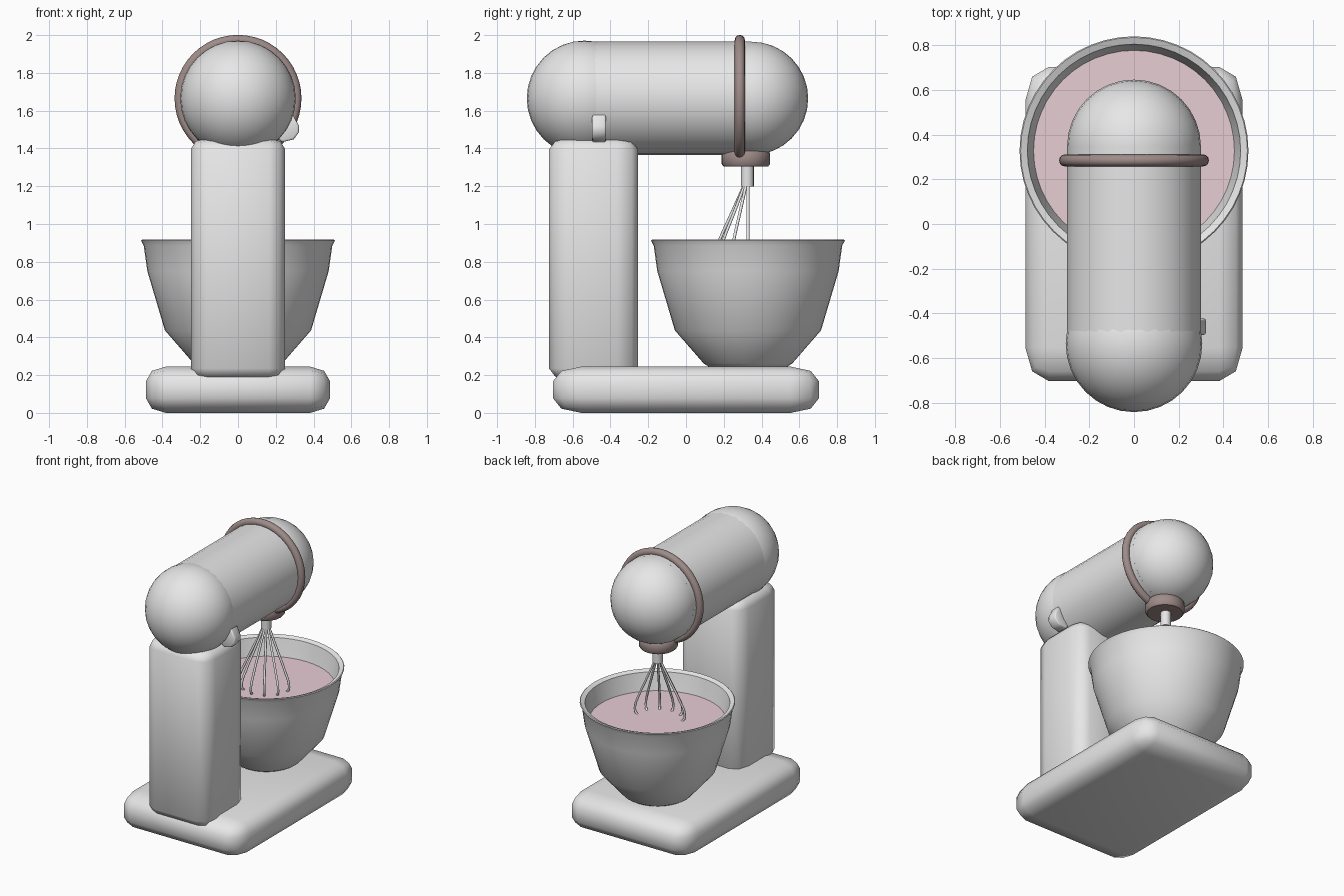
import bpy, bmesh, math
from mathutils import Matrix, Vector

cube = bpy.data.objects.get("Cube")
if cube:
    bpy.data.objects.remove(cube, do_unlink=True)


def material(name, rgb):
    m = bpy.data.materials.new(name)
    m.use_nodes = True
    m.diffuse_color = (*rgb, 1)
    m.node_tree.nodes["Principled BSDF"].inputs["Base Color"].default_value = (*rgb, 1)
    return m


GREY = material("light_grey", (0.8, 0.8, 0.8))
BROWN = material("warm_brown", (0.34, 0.26, 0.25))
PINK = material("pale_pink", (0.8, 0.61, 0.66))

HEAD_Z = 1.665
BOWL_Y = 0.328


def select(obj):
    bpy.ops.object.select_all(action="DESELECT")
    obj.select_set(True)
    bpy.context.view_layer.objects.active = obj


def finish(name, bm, mat, angle=60):
    """Turn a bmesh into a named, coloured, smooth-shaded object."""
    bmesh.ops.recalc_face_normals(bm, faces=bm.faces)
    mesh = bpy.data.meshes.new(name)
    bm.to_mesh(mesh)
    bm.free()
    mesh.materials.append(mat)
    obj = bpy.data.objects.new(name, mesh)
    bpy.context.collection.objects.link(obj)
    select(obj)
    bpy.ops.object.shade_smooth_by_angle(angle=math.radians(angle))
    return obj


def rounded_box(name, low, high, round_off, mat):
    """Box between two corners, with a different rounding on each axis."""
    low, high, r = Vector(low), Vector(high), Vector(round_off)
    size = high - low
    bm = bmesh.new()
    bmesh.ops.create_cube(bm, size=1)
    bmesh.ops.scale(bm, vec=[size[i] / r[i] for i in range(3)], verts=bm.verts)
    bmesh.ops.bevel(bm, geom=bm.edges[:], offset=1, segments=2, profile=0.5,
                    affect="EDGES", clamp_overlap=True)
    bmesh.ops.scale(bm, vec=r, verts=bm.verts)
    bmesh.ops.translate(bm, vec=(low + high) / 2, verts=bm.verts)
    return finish(name, bm, mat)


def lathe(name, profile, mat, y, segments=32, angle=40):
    """Spin (radius, z) points around an upright axis at the given y."""
    bm = bmesh.new()
    verts = [bm.verts.new((r, 0, z)) for r, z in profile]
    edges = [bm.edges.new(pair) for pair in zip(verts, verts[1:])]
    bmesh.ops.spin(bm, geom=verts + edges, axis=(0, 0, 1), cent=(0, 0, 0),
                   angle=math.tau, steps=segments)
    bmesh.ops.remove_doubles(bm, verts=bm.verts, dist=0.0005)
    bmesh.ops.translate(bm, vec=(0, y, 0), verts=bm.verts)
    return finish(name, bm, mat, angle)


def ball(name, radius, y):
    bm = bmesh.new()
    bmesh.ops.create_uvsphere(bm, u_segments=32, v_segments=16, radius=radius,
                              matrix=Matrix.Translation((0, y, HEAD_Z)))
    return finish(name, bm, GREY)


# Base slab and column
rounded_box("base", (-0.487, -0.704, 0), (0.487, 0.704, 0.245), (0.105, 0.15, 0.077), GREY)
rounded_box("column", (-0.25, -0.725, 0.175), (0.25, -0.254, 1.455), (0.085, 0.11, 0.06), GREY)

# Head: tube with a rounded end at each side
bm = bmesh.new()
bmesh.ops.create_cone(bm, cap_ends=True, segments=32, radius1=0.3, radius2=0.3, depth=0.845,
                      matrix=Matrix.Translation((0, -0.0775, HEAD_Z))
                      @ Matrix.Rotation(math.pi / 2, 4, "X"))
finish("head_tube", bm, GREY)
ball("head_rear_cap", 0.306, -0.537)
ball("head_nose", 0.3, 0.347)

# Trim ring around the head
bpy.ops.mesh.primitive_torus_add(major_radius=0.309, minor_radius=0.027, major_segments=48,
                                 minor_segments=12, location=(0, 0.285, HEAD_Z),
                                 rotation=(math.pi / 2, 0, 0))
ring = bpy.context.object
ring.name = "trim_ring"
ring.data.materials.append(BROWN)
bpy.ops.object.shade_smooth()

# Whisk mount and shaft
lathe("whisk_mount", [(0, 1.305), (0.118, 1.305), (0.128, 1.317), (0.128, 1.375),
                      (0.118, 1.387), (0, 1.387)], BROWN, 0.317)
lathe("whisk_shaft", [(0, 1.198), (0.034, 1.198), (0.034, 1.32), (0, 1.32)],
      GREY, BOWL_Y - 0.003, 16)

# Whisk wires fanned over the column side
wire_path = [(0.018, 1.21), (0.085, 1.06), (0.148, 0.92), (0.18, 0.83), (0.176, 0.79), (0.15, 0.765)]
for i in range(6):
    a = -i * math.pi / 6
    curve = bpy.data.curves.new(f"whisk_wire_{i + 1}", "CURVE")
    curve.dimensions = "3D"
    curve.bevel_depth = 0.008
    curve.bevel_resolution = 2
    curve.resolution_u = 5
    curve.use_fill_caps = True
    spline = curve.splines.new("BEZIER")
    spline.bezier_points.add(len(wire_path) - 1)
    for p, (r, z) in zip(spline.bezier_points, wire_path):
        p.co = (r * math.cos(a), BOWL_Y + r * math.sin(a), z)
        p.handle_left_type = p.handle_right_type = "AUTO"
    curve.materials.append(GREY)
    wire = bpy.data.objects.new(curve.name, curve)
    bpy.context.collection.objects.link(wire)
    select(wire)
    bpy.ops.object.convert(target="MESH")
    bpy.ops.object.shade_smooth_by_angle(angle=math.radians(60))

# Bowl with a flared lip, hollow inside
lathe("bowl", [(0, 0.24), (0.2, 0.24), (0.235, 0.262), (0.387, 0.437), (0.48, 0.75),
               (0.499, 0.885), (0.513, 0.912), (0.508, 0.917), (0.478, 0.905), (0.447, 0.76),
               (0.357, 0.447), (0.215, 0.285), (0, 0.28)], GREY, BOWL_Y, 48)

# Batter surface
lathe("batter", [(0, 0.78), (0.45, 0.78), (0.447, 0.76), (0, 0.76)], PINK, BOWL_Y, 48)

# Speed lever on the left of the head
outline = [(0.2, 1.46), (0.235, 1.433), (0.295, 1.448), (0.322, 1.485), (0.322, 1.52),
           (0.292, 1.578), (0.26, 1.56)]
bm = bmesh.new()
side = bm.faces.new([bm.verts.new((x, -0.497, z)) for x, z in outline])
extruded = bmesh.ops.extrude_face_region(bm, geom=[side])["geom"]
bmesh.ops.translate(bm, vec=(0, 0.074, 0),
                    verts=[v for v in extruded if isinstance(v, bmesh.types.BMVert)])
rims = [e for e in bm.edges if abs(e.verts[0].co.y - e.verts[1].co.y) < 0.001]
bmesh.ops.bevel(bm, geom=rims, offset=0.01, segments=2, profile=0.5, affect="EDGES")
finish("speed_lever", bm, GREY)
